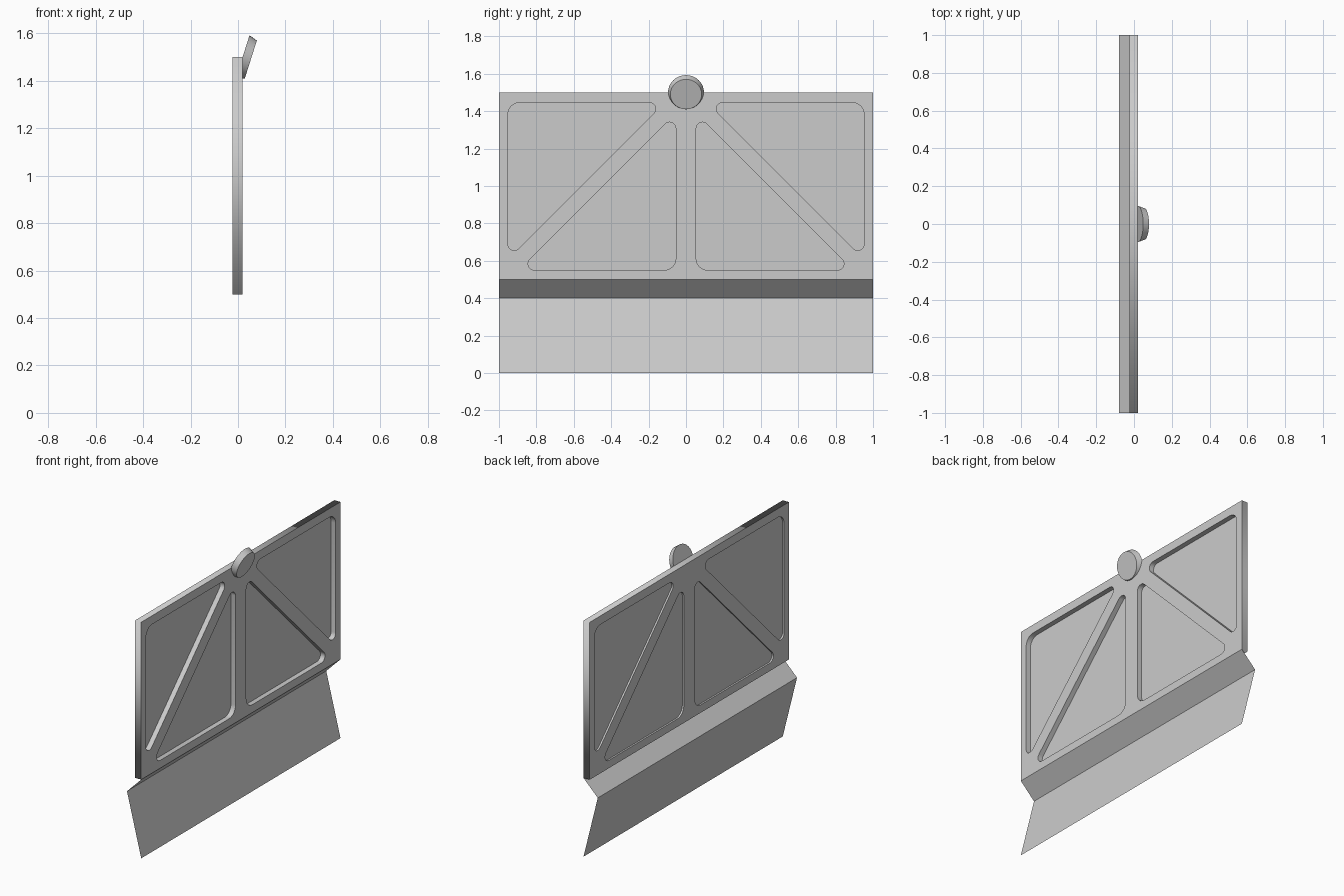
import bpy, bmesh, math
from mathutils import Vector

if "Cube" in bpy.data.objects:
    bpy.data.objects.remove(bpy.data.objects["Cube"])


def rounded(corners, segs=6):
    """2D polygon with filleted corners; corners are (y, z, radius)."""
    pts, n = [], len(corners)
    for i, (a, b, r) in enumerate(corners):
        p = Vector((a, b))
        u = (Vector(corners[i - 1][:2]) - p).normalized()
        v = (Vector(corners[(i + 1) % n][:2]) - p).normalized()
        half = u.angle(v) / 2
        centre = p + (u + v).normalized() * r / math.sin(half)
        start = p + u * r / math.tan(half) - centre
        end = p + v * r / math.tan(half) - centre
        for k in range(segs + 1):
            d = start.slerp(end, k / segs)
            pts.append(centre + d.normalized() * r)
    return pts


def plate(name, outlines, x, half_thickness):
    """Filled outlines in the YZ plane, extruded along X."""
    cu = bpy.data.curves.new(name, 'CURVE')
    cu.dimensions = '2D'
    cu.fill_mode = 'BOTH'
    cu.extrude = half_thickness
    for outline in outlines:
        sp = cu.splines.new('POLY')
        sp.points.add(len(outline) - 1)
        for q, p in zip(sp.points, outline):
            q.co = (p[0], p[1], 0, 1)
        sp.use_cyclic_u = True
    ob = bpy.data.objects.new(name, cu)
    ob.location.x = x
    ob.rotation_euler = (math.pi / 2, 0, math.pi / 2)
    bpy.context.collection.objects.link(ob)
    bpy.ops.object.select_all(action='DESELECT')
    ob.select_set(True)
    bpy.context.view_layer.objects.active = ob
    bpy.ops.object.convert(target='MESH')
    ob = bpy.context.object
    bm = bmesh.new()
    bm.from_mesh(ob.data)
    bmesh.ops.remove_doubles(bm, verts=bm.verts, dist=1e-5)
    bmesh.ops.recalc_face_normals(bm, faces=bm.faces)
    bm.to_mesh(ob.data)
    bm.free()
    return ob


# Four triangular pockets, mirrored across the centre
upper = [(0.952, 1.445, 0.062), (0.952, 0.608, 0.033), (0.115, 1.445, 0.033)]
lower = [(0.054, 0.55, 0.062), (0.054, 1.389, 0.034), (0.893, 0.55, 0.034)]
pockets = [rounded([(s * y, z, r) for y, z, r in tri])
           for tri in (upper, lower) for s in (1, -1)]

# Braced frame and the thin sheets closing its pockets
border = [(-1, 0.5), (1, 0.5), (1, 1.5), (-1, 1.5)]
plate("panel_frame", [border] + pockets, -0.0015, 0.0215)
plate("pocket_sheets", pockets, -0.012, 0.0)

# Folded flap hanging under the panel
profile = [(0.02, 0.5), (-0.08, 0.4), (0.02, 0.0)]
verts = [(x, y, z) for x, z in profile for y in (-1, 1)]
me = bpy.data.meshes.new("folded_flap")
me.from_pydata(verts, [], [(0, 2, 3, 1), (2, 4, 5, 3)])
bpy.context.collection.objects.link(bpy.data.objects.new("folded_flap", me))

# Tapered round disc tilted downward at the top edge
back, front = Vector((0.0195, 0, 1.501)), Vector((0.054, 0, 1.49))
axis = front - back
bpy.ops.mesh.primitive_cone_add(vertices=32, radius1=0.096, radius2=0.084,
                                depth=axis.length, location=(back + front) / 2,
                                rotation=axis.to_track_quat('Z', 'Y').to_euler())
bpy.context.object.name = "top_disc"
bpy.ops.object.shade_smooth_by_angle(angle=math.radians(30))
